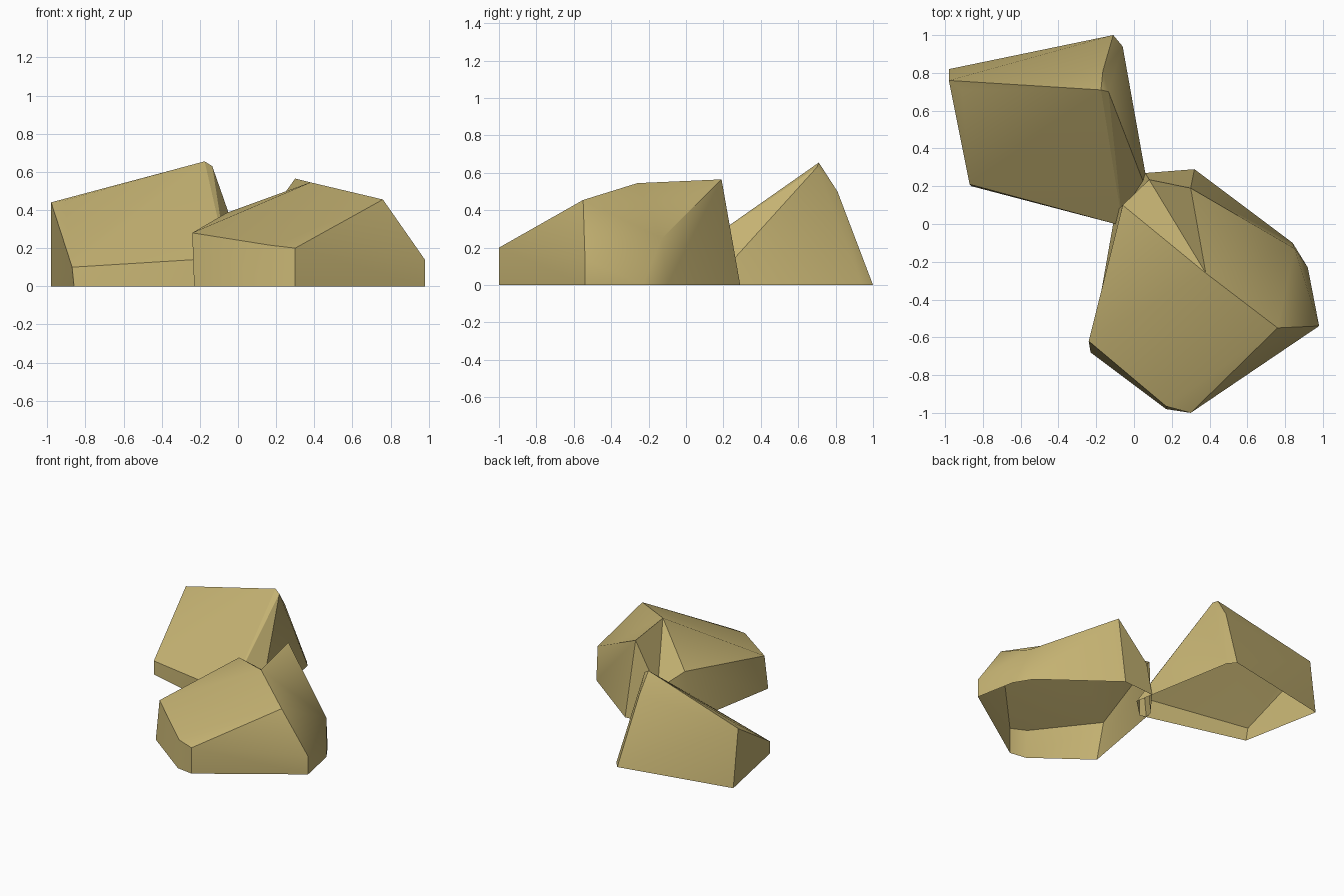
import bpy, bmesh, math

if "Cube" in bpy.data.objects:
    bpy.data.objects.remove(bpy.data.objects["Cube"])

# one flat sandstone colour
stone = bpy.data.materials.new("sandstone")
stone.diffuse_color = (0.56, 0.45, 0.17, 1)
stone.use_nodes = True
stone.node_tree.nodes["Principled BSDF"].inputs["Base Color"].default_value = stone.diffuse_color


def finish(bm, name):
    """Turn a bmesh into a smooth-shaded, open-bottomed rock object."""
    bmesh.ops.recalc_face_normals(bm, faces=bm.faces[:])
    mesh = bpy.data.meshes.new(name)
    bm.to_mesh(mesh)
    bm.free()
    mesh.materials.append(stone)
    ob = bpy.data.objects.new(name, mesh)
    bpy.context.collection.objects.link(ob)
    bpy.ops.object.select_all(action='DESELECT')
    ob.select_set(True)
    bpy.context.view_layer.objects.active = ob
    bpy.ops.object.shade_smooth_by_angle(angle=math.radians(32))
    return ob


# back rock: convex wedge with a sloping ridge, hollow underneath
bm = bmesh.new()
ground = [(-.98, .82), (-.86, .2), (-.06, -.01), (.085, .13), (-.06, .94), (-.11, 1.0)]
crown = [(-.98, .76, .44), (-.91, .71, .45), (-.175, .71, .655), (-.135, .70, .63),
         (-.165, .81, .5), (-.06, -.01, .15), (-.87, .21, .1)]
for p in [(x, y, 0) for x, y in ground] + crown:
    bm.verts.new(p)
bmesh.ops.convex_hull(bm, input=bm.verts[:])
under = [f for f in bm.faces if all(v.co.z < .001 for v in f.verts)]
bmesh.ops.delete(bm, geom=under, context='FACES')
finish(bm, "back_rock")

# front rock: faceted boulder with a notch at the back of its top, hollow underneath
bm = bmesh.new()


def vert(*co):
    return bm.verts.new(co)


def face(*corners):
    bm.faces.new(corners)


left, brow, ridge = vert(-.24, -.62, .28), vert(.76, -.55, .455), vert(.38, -.26, .545)
peak, knob, notch = vert(.3, .19, .565), vert(-.06, .1, .385), vert(.08, .235, .26)
side, east = vert(.85, -.13, .25), vert(.98, -.54, .14)
toe_l, toe_r = vert(.17, -.965, .215), vert(.3, -1, .2)
outline = [(-.23, -.68), (.17, -.98), (.3, -1), (.98, -.54), (.92, -.23),
           (.84, -.1), (.32, .29), (.06, .27), (-.1, .06)]
g = [vert(x, y, 0) for x, y in outline]

# top facets
face(left, brow, ridge)
face(left, ridge, knob)
face(knob, ridge, notch)
face(ridge, peak, notch)
face(ridge, brow, side)
face(ridge, side, peak)
# front slope
face(left, toe_l, brow)
face(toe_l, toe_r, brow)
face(toe_r, east, brow)
face(left, g[0], g[1], toe_l)
face(toe_l, g[1], g[2], toe_r)
face(toe_r, g[2], g[3], east)
# right side
face(brow, east, side)
face(east, g[3], g[4])
face(east, g[4], side)
face(side, g[4], g[5])
# back and left side
face(peak, side, g[5])
face(peak, g[5], g[6])
face(peak, g[6], g[7], notch)
face(notch, g[7], g[8], knob)
face(knob, g[8], g[0])
face(knob, g[0], left)
finish(bm, "front_rock")
